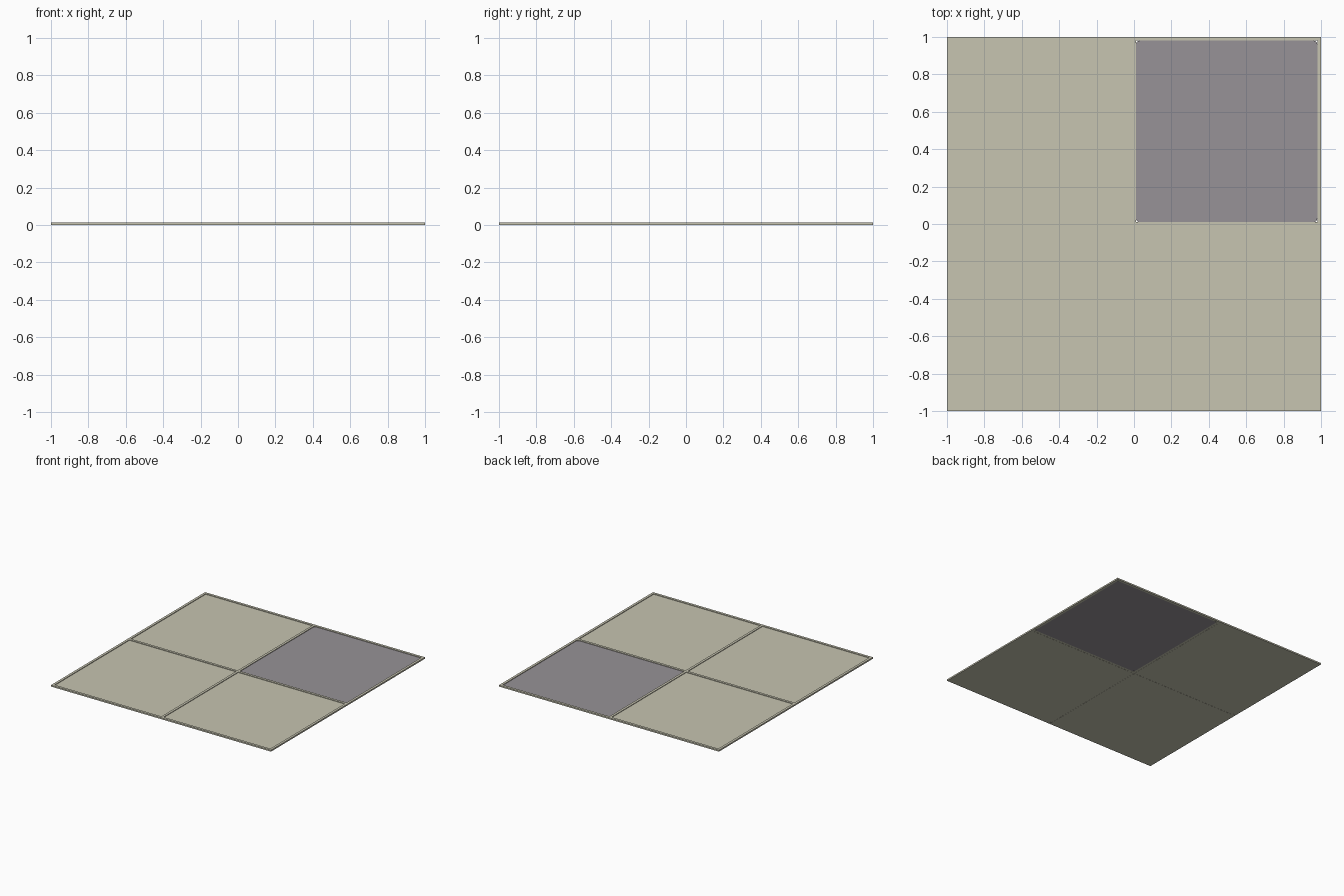
import bpy, bmesh

if "Cube" in bpy.data.objects:
    bpy.data.objects.remove(bpy.data.objects["Cube"])

def material(name, rgb):
    m = bpy.data.materials.new(name)
    m.diffuse_color = (*rgb, 1)
    m.use_nodes = True
    m.node_tree.nodes["Principled BSDF"].inputs["Base Color"].default_value = m.diffuse_color
    return m

beige = material("beige", (0.57, 0.555, 0.44))
grey = material("grey", (0.31, 0.29, 0.31))

def box(name, x0, x1, y0, y1, z0, z1, mat, corner=0.0):
    bm = bmesh.new()
    bmesh.ops.create_cube(bm, size=1)
    for v in bm.verts:
        v.co = (x1 if v.co.x > 0 else x0, y1 if v.co.y > 0 else y0,
                z1 if v.co.z > 0 else z0)
    if corner:
        upright = [e for e in bm.edges
                   if abs(e.verts[0].co.z - e.verts[1].co.z) > 1e-4]
        bmesh.ops.bevel(bm, geom=upright, offset=corner, segments=4,
                        profile=0.5, affect='EDGES')
    me = bpy.data.meshes.new(name)
    bm.to_mesh(me)
    bm.free()
    me.materials.append(mat)
    ob = bpy.data.objects.new(name, me)
    bpy.context.collection.objects.link(ob)
    return ob

TOP, FLOOR, RIM, BAR = 0.012, 0.007, 0.02, 0.01

# four panels, the back right one grey with rounded corners
for sx, sy, label in ((-1, -1, "front_left"), (1, -1, "front_right"),
                      (-1, 1, "back_left"), (1, 1, "back_right")):
    xs = sorted((sx * BAR, sx * (1 - RIM)))
    ys = sorted((sy * BAR, sy * (1 - RIM)))
    special = label == "back_right"
    box("panel_" + label, *xs, *ys, 0, FLOOR,
        grey if special else beige, 0.02 if special else 0)

# outer rim
for s, a, b in ((-1, "left", "front"), (1, "right", "back")):
    lo, hi = sorted((s * (1 - RIM), s))
    box("rim_" + a, lo, hi, -1, 1, 0, TOP, beige)
    box("rim_" + b, -1 + RIM, 1 - RIM, lo, hi, 0, TOP, beige)

# dividing cross bars
box("bar_long", -BAR, BAR, -1 + RIM, 1 - RIM, 0.001, TOP, beige)
for s, label in ((-1, "left"), (1, "right")):
    lo, hi = sorted((s * BAR, s * (1 - RIM)))
    box("bar_" + label, lo, hi, -BAR, BAR, 0.001, TOP, beige)
